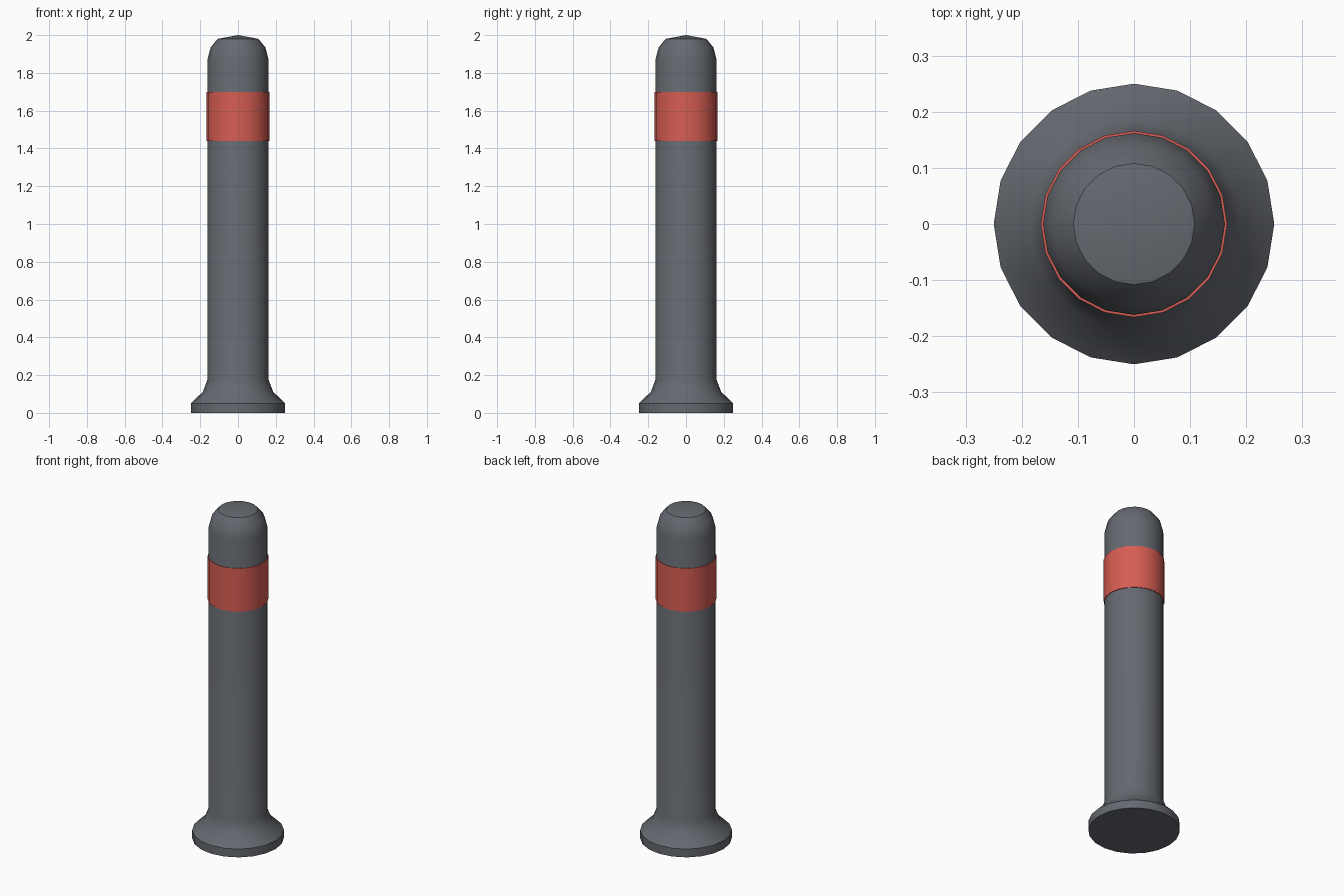
import bpy
import bmesh
import math

cube = bpy.data.objects.get("Cube")
if cube:
    bpy.data.objects.remove(cube, do_unlink=True)

SIDES = 20


def make_material(name, rgb):
    mat = bpy.data.materials.new(name)
    mat.use_nodes = True
    mat.diffuse_color = (*rgb, 1)
    mat.node_tree.nodes["Principled BSDF"].inputs["Base Color"].default_value = (*rgb, 1)
    return mat


def lathe(name, profile, mat):
    """Spin a (radius, height) profile around z."""
    bm = bmesh.new()
    verts = [bm.verts.new((r, 0, z)) for r, z in profile]
    edges = [bm.edges.new(pair) for pair in zip(verts, verts[1:])]
    bmesh.ops.spin(bm, geom=verts + edges, cent=(0, 0, 0), axis=(0, 0, 1),
                   angle=math.tau, steps=SIDES, use_merge=True)
    bmesh.ops.remove_doubles(bm, verts=bm.verts, dist=1e-5)
    bmesh.ops.recalc_face_normals(bm, faces=bm.faces)
    mesh = bpy.data.meshes.new(name)
    bm.to_mesh(mesh)
    bm.free()
    mesh.materials.append(mat)
    obj = bpy.data.objects.new(name, mesh)
    bpy.context.collection.objects.link(obj)
    bpy.ops.object.select_all(action="DESELECT")
    obj.select_set(True)
    bpy.context.view_layer.objects.active = obj
    bpy.ops.object.shade_smooth_by_angle(angle=math.radians(40))
    return obj


grey = make_material("dark grey", (0.13, 0.14, 0.16))
red = make_material("band red", (0.68, 0.11, 0.085))

# Post with flared foot and domed top
lathe("post", [(0, 0), (0.25, 0), (0.25, 0.05), (0.186, 0.112), (0.162, 0.175),
               (0.162, 1.87), (0.145, 1.935), (0.108, 1.98), (0, 2)], grey)

# Thin raised band near the top
lathe("band", [(0.16, 1.44), (0.166, 1.44), (0.166, 1.70), (0.16, 1.70)], red)
